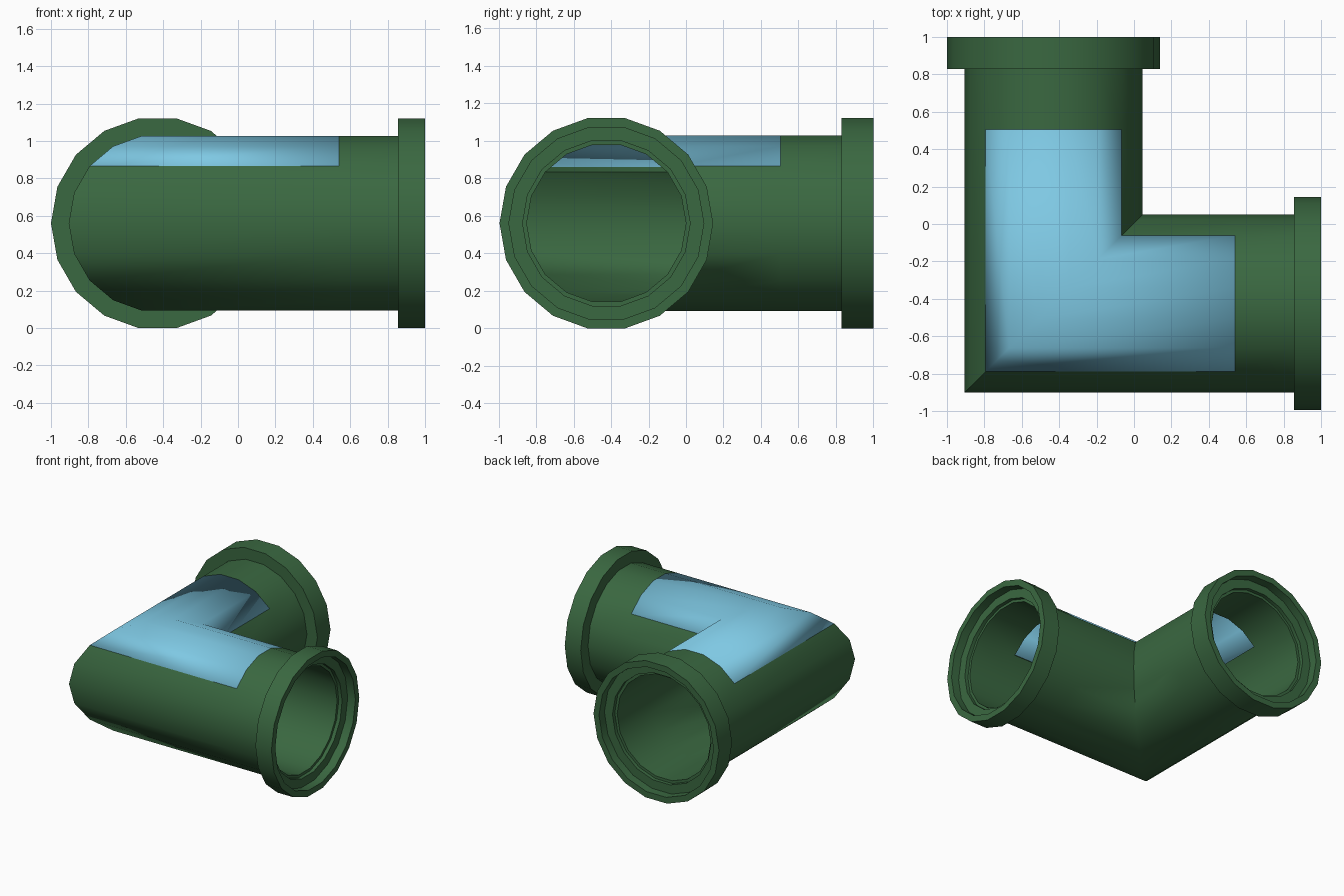
import bpy, bmesh, math

if "Cube" in bpy.data.objects:
    bpy.data.objects.remove(bpy.data.objects["Cube"])

N = 18                                  # sides of every pipe ring
CX, CY, CZ = -0.43, -0.425, 0.56        # axis position of the two arms
R_OUT, R_IN = 0.475, 0.425
X_WIN, Y_WIN = 0.54, 0.505              # ends of the window on each arm
X_PIPE, Y_PIPE = 0.855, 0.83            # where the flanges start
WINDOW = range(2, 7)                    # ring sides covered by the window


def material(name, rgb):
    m = bpy.data.materials.new(name)
    m.diffuse_color = (*rgb, 1)
    m.use_nodes = True
    m.node_tree.nodes["Principled BSDF"].inputs["Base Color"].default_value = m.diffuse_color
    return m


GREEN = material("green_paint", (0.042, 0.138, 0.052))
BLUE = material("blue_glass", (0.21, 0.58, 0.77))


def ring(bm, arm, pos, r):
    """Ring of vertices across the x arm, the y arm, or the mitred corner."""
    out = []
    for i in range(N):
        a = 2 * math.pi * i / N
        c, z = r * math.cos(a), CZ + r * math.sin(a)
        x = pos if arm == "x" else CX + c
        y = pos if arm == "y" else CY + c
        out.append(bm.verts.new((x, y, z)))
    return out


def bridge(bm, a, b, sides=range(N)):
    for i in sides:
        j = (i + 1) % N
        bm.faces.new((a[i], a[j], b[j], b[i]))


def finish(bm, name, mat, angle):
    loose = [v for v in bm.verts if not v.link_faces]
    bmesh.ops.delete(bm, geom=loose, context="VERTS")
    bmesh.ops.recalc_face_normals(bm, faces=bm.faces[:])
    me = bpy.data.meshes.new(name)
    bm.to_mesh(me)
    bm.free()
    me.materials.append(mat)
    ob = bpy.data.objects.new(name, me)
    bpy.context.collection.objects.link(ob)
    bpy.ops.object.select_all(action="DESELECT")
    ob.select_set(True)
    bpy.context.view_layer.objects.active = ob
    bpy.ops.object.shade_smooth_by_angle(angle=math.radians(angle))
    return ob


def stations(bm, r):
    return [ring(bm, "x", X_PIPE, r), ring(bm, "x", X_WIN, r),
            ring(bm, "corner", 0, r),
            ring(bm, "y", Y_WIN, r), ring(bm, "y", Y_PIPE, r)]


# elbow pipe: outer and inner walls with the window opening left out
bm = bmesh.new()
outer, inner = stations(bm, R_OUT), stations(bm, R_IN)
solid = [i for i in range(N) if i not in WINDOW]
for wall in (outer, inner):
    for k in range(4):
        bridge(bm, wall[k], wall[k + 1], solid if k in (1, 2) else range(N))
# wall thickness around the window opening
for k in (1, 3):
    bridge(bm, outer[k], inner[k], WINDOW)
for i in (WINDOW[0], WINDOW[-1] + 1):
    for k in (1, 2):
        bm.faces.new((outer[k][i], outer[k + 1][i], inner[k + 1][i], inner[k][i]))
finish(bm, "elbow_pipe", GREEN, 75)

# window glass: thin sheet following the outer wall
bm = bmesh.new()
sheet = stations(bm, R_OUT)
for k in (1, 2):
    bridge(bm, sheet[k], sheet[k + 1], WINDOW)
bmesh.ops.recalc_face_normals(bm, faces=bm.faces[:])
if sum(f.normal.z for f in bm.faces) < 0:
    bmesh.ops.reverse_faces(bm, faces=bm.faces[:])
glass = finish(bm, "window_glass", BLUE, 30)
if sum(p.normal.z for p in glass.data.polygons) < 0:
    glass.data.flip_normals()
mod = glass.modifiers.new("thickness", "SOLIDIFY")
mod.thickness, mod.offset = 0.008, -1

# flanges: raised collar with a stepped mouth
for arm, start in (("x", X_PIPE), ("y", Y_PIPE)):
    bm = bmesh.new()
    profile = [(start, R_OUT), (start, 0.57), (1, 0.57), (1, 0.52),
               (0.93, 0.52), (0.93, 0.447), (0.90, 0.447), (0.90, R_IN),
               (start, R_IN)]
    rings = [ring(bm, arm, p, r) for p, r in profile]
    for a, b in zip(rings, rings[1:]):
        bridge(bm, a, b)
    finish(bm, "flange_" + arm, GREEN, 30)
